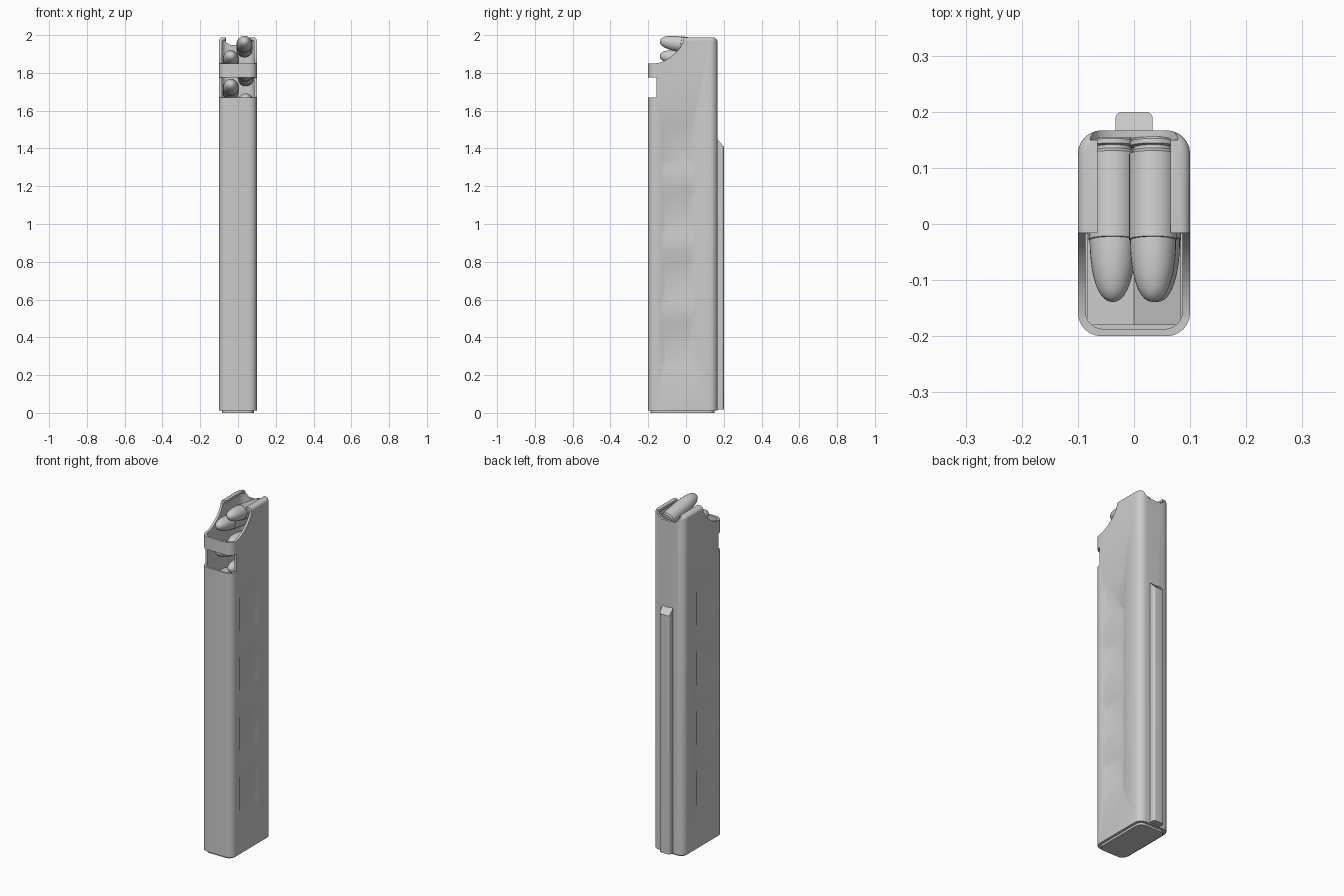
import bpy, bmesh, math
from mathutils import Matrix, Vector

if "Cube" in bpy.data.objects:
    bpy.data.objects.remove(bpy.data.objects["Cube"])


def make(name, bm):
    bmesh.ops.recalc_face_normals(bm, faces=bm.faces)
    me = bpy.data.meshes.new(name)
    bm.to_mesh(me)
    bm.free()
    ob = bpy.data.objects.new(name, me)
    bpy.context.collection.objects.link(ob)
    return ob


def smooth(ob, angle=35):
    bpy.ops.object.select_all(action='DESELECT')
    bpy.context.view_layer.objects.active = ob
    ob.select_set(True)
    bpy.ops.object.shade_smooth_by_angle(angle=math.radians(angle))


def loft(name, rings, top_bevel=0):
    """Solid joining equal-length point rings, optionally rounding the last rim."""
    bm = bmesh.new()
    vs = [[bm.verts.new(p) for p in r] for r in rings]
    n = len(vs[0])
    for a, b in zip(vs, vs[1:]):
        for i in range(n):
            bm.faces.new((a[i], a[(i + 1) % n], b[(i + 1) % n], b[i]))
    bm.faces.new(vs[0][::-1])
    top = bm.faces.new(vs[-1])
    if top_bevel:
        bmesh.ops.recalc_face_normals(bm, faces=bm.faces)
        bmesh.ops.bevel(bm, geom=list(top.edges), offset=top_bevel, segments=4,
                        affect='EDGES', profile=0.5)
    return make(name, bm)


def round_rect(u0, u1, v0, v1, r, seg=6):
    pts = []
    for cu, cv, a0 in ((u1 - r, v1 - r, 0), (u0 + r, v1 - r, 90),
                       (u0 + r, v0 + r, 180), (u1 - r, v0 + r, 270)):
        for i in range(seg + 1):
            a = math.radians(a0 + 90 * i / seg)
            pts.append((cu + r * math.cos(a), cv + r * math.sin(a)))
    return pts


def column(name, x, y0, y1, z0, z1, r, bevel=0):
    pts = round_rect(-x, x, y0, y1, r)
    return loft(name, [[(u, v, z) for u, v in pts] for z in (z0, z1)], bevel)


def cut(ob, cutter):
    m = ob.modifiers.new('cut', 'BOOLEAN')
    m.operation, m.solver, m.object = 'DIFFERENCE', 'EXACT', cutter
    bpy.context.view_layer.objects.active = ob
    bpy.ops.object.modifier_apply(modifier=m.name)
    bpy.data.objects.remove(cutter)


# Hollow casing with inward-curling top lips
casing = column('casing', 0.1, -0.2, 0.167, 0.012, 1.988, 0.042, 0.018)
cut(casing, column('cavity', 0.086, -0.187, 0.154, 0.03, 1.975, 0.03, 0.014))
cut(casing, column('top_opening', 0.065, -0.18, 0.152, 1.9, 2.1, 0.004))

# Sloped open front
slope = [(-0.3, 1.85), (-0.165, 1.85), (-0.13, 1.856), (-0.09, 1.877), (-0.055, 1.905),
         (-0.032, 1.932), (-0.017, 1.96), (-0.01, 2.1), (-0.3, 2.1)]
cut(casing, loft('slope_cut', [[(x, y, z) for y, z in slope] for x in (-0.2, 0.2)]))

# Notch in the back wall
notch = [(-0.082, 2.1), (-0.078, 1.984), (-0.062, 1.962), (-0.04, 1.947),
         (0.04, 1.947), (0.062, 1.962), (0.078, 1.984), (0.082, 2.1)]
cut(casing, loft('notch_cut', [[(x, y, z) for x, z in notch] for y in (0.15, 0.25)]))

# Front window below the cross band
win = [(-0.3, 1.67), (-0.157, 1.67), (-0.157, 1.775), (-0.3, 1.775)]
cut(casing, loft('window_cut', [[(x, y, z) for y, z in win] for x in (-0.2, 0.2)]))

# Shallow pressed panels on both sides
for z0 in (0.23, 0.58, 0.93, 1.28):
    for s in (-1, 1):
        inner = round_rect(-0.115, 0.03, z0 + 0.035, z0 + 0.225, 0.02)
        outer = round_rect(-0.135, 0.045, z0 - 0.01, z0 + 0.27, 0.03)
        cut(casing, loft('panel_cut', [[(s * 0.092, y, z) for y, z in inner],
                                       [(s * 0.102, y, z) for y, z in outer]]))
smooth(casing)

# Base plate
smooth(column('base_plate', 0.085, -0.187, 0.152, 0, 0.02, 0.035))

# Back spine with a slanted top
spine_pts = round_rect(-0.033, 0.033, 0.155, 0.2, 0.012)
smooth(loft('back_spine', [[(x, y, 0.018) for x, y in spine_pts],
                           [(x, y, 1.45 - max(0, y - 0.165) * 1.15) for x, y in spine_pts]]))

# Follower under the stack, with a ridge along the middle
fol = [(-0.084, 1.40), (0.084, 1.40), (0.084, 1.47), (0, 1.50), (-0.084, 1.47)]
loft('follower', [[(x, y, z) for x, z in fol] for y in (-0.18, 0.15)])

# Staggered rounds: lathe profile of (distance from base, radius)
R = 0.043
profile = [(0, 0.038), (0.004, 0.042), (0.012, 0.042), (0.014, 0.035), (0.02, 0.035),
           (0.026, R), (0.18, R), (0.181, R - 0.002)]
profile += [(0.182 + 0.11 * math.sin(t), (R - 0.002) * math.cos(t) ** 0.85)
            for t in (math.pi / 2 * i / 10 for i in range(10))] + [(0.292, 0.003)]
for k in range(6):
    x = (0.034 if k == 0 else 0.041) if k % 2 == 0 else -0.038
    rings = [[(r * math.cos(2 * math.pi * j / 28), -d, r * math.sin(2 * math.pi * j / 28))
              for j in range(28)] for d, r in profile]
    ob = loft(f'round_{k + 1}', rings)
    ob.data.transform(Matrix.Translation(Vector((x, 0.15, 1.923 - 0.076 * k)))
                      @ Matrix.Rotation(math.radians(-9), 4, 'X'))
    smooth(ob)
